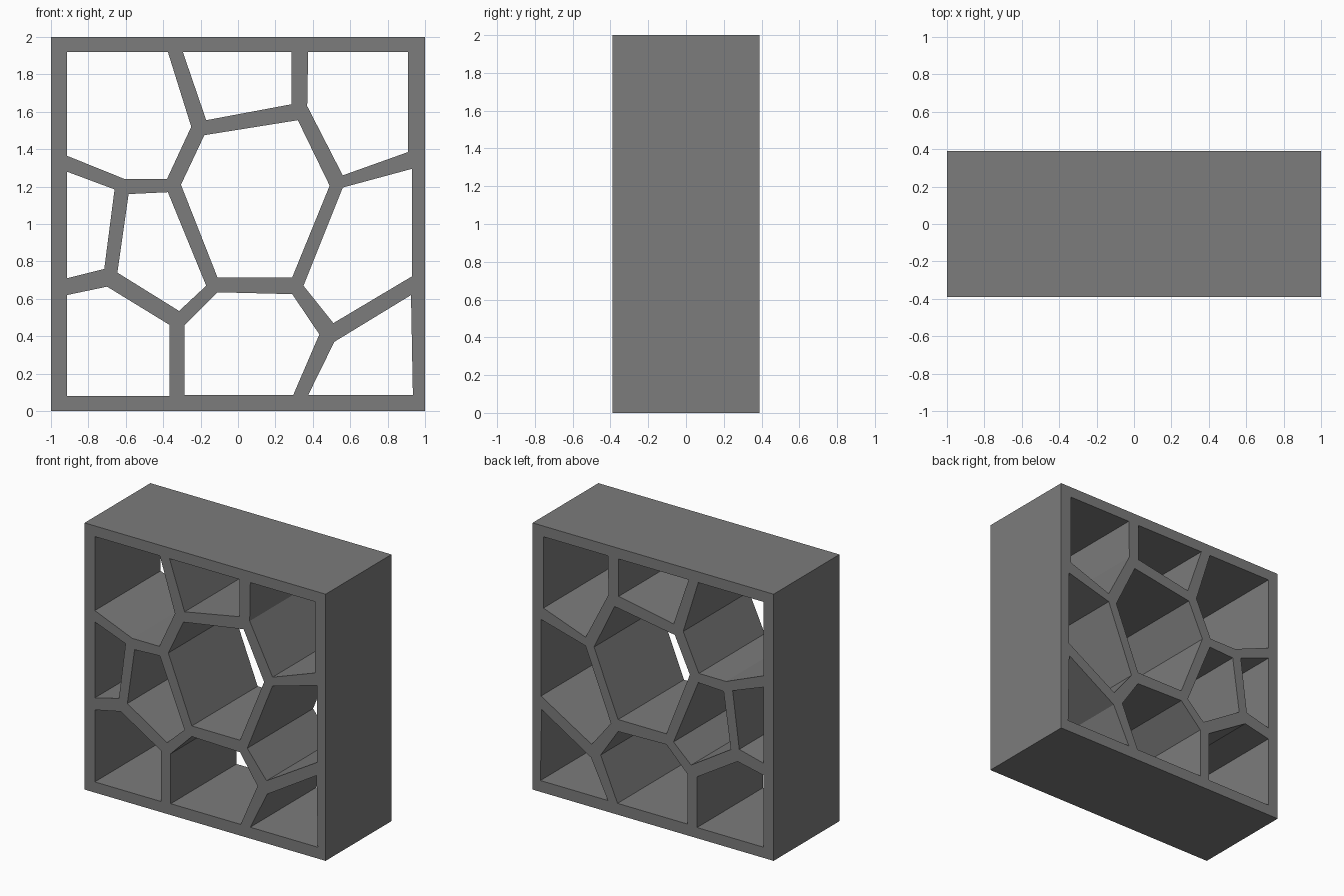
import bpy, bmesh, math

if "Cube" in bpy.data.objects:
    bpy.data.objects.remove(bpy.data.objects["Cube"])

W, H, D = 1.0, 2.0, 0.39  # half width, height, half depth

# Cell openings as (x, z) outlines seen from the front
cells = [
    [(-.915, 1.92), (-.375, 1.92), (-.25, 1.52), (-.38, 1.24), (-.605, 1.24), (-.915, 1.365)],
    [(-.295, 1.92), (.285, 1.92), (.285, 1.64), (-.17, 1.555)],
    [(.375, 1.92), (.91, 1.92), (.91, 1.385), (.56, 1.26), (.37, 1.63)],
    [(-.18, 1.475), (.32, 1.555), (.49, 1.205), (.29, .715), (-.11, .715), (-.305, 1.21)],
    [(-.915, 1.28), (-.66, 1.185), (-.715, .76), (-.915, .71)],
    [(-.585, 1.16), (-.375, 1.17), (-.17, .67), (-.315, .535), (-.645, .74)],
    [(.56, 1.195), (.93, 1.295), (.93, .72), (.51, .47), (.35, .67)],
    [(-.915, .62), (-.70, .665), (-.365, .46), (-.365, .08), (-.915, .08)],
    [(-.11, .635), (.29, .625), (.435, .41), (.295, .085), (-.285, .085), (-.285, .46)],
    [(.925, .62), (.935, .085), (.375, .085), (.515, .37)],
]
frame = [(-W, 0), (W, 0), (W, H), (-W, H)]

# Filled 2D profile with openings, extruded to the shelf depth
curve = bpy.data.curves.new("shelf_profile", 'CURVE')
curve.dimensions = '2D'
curve.fill_mode = 'BOTH'
curve.extrude = D
for outline in [frame] + cells:
    s = curve.splines.new('POLY')
    s.points.add(len(outline) - 1)
    for p, (x, z) in zip(s.points, outline):
        p.co = (x, z, 0, 1)
    s.use_cyclic_u = True

profile = bpy.data.objects.new("shelf_profile", curve)
bpy.context.collection.objects.link(profile)
bpy.context.view_layer.update()

# Convert to a clean flat-shaded mesh
dg = bpy.context.evaluated_depsgraph_get()
mesh = bpy.data.meshes.new_from_object(profile.evaluated_get(dg))
bpy.data.objects.remove(profile)
bm = bmesh.new()
bm.from_mesh(mesh)
bmesh.ops.remove_doubles(bm, verts=bm.verts, dist=1e-4)
bmesh.ops.recalc_face_normals(bm, faces=bm.faces)
for f in bm.faces:
    f.smooth = False
    f.material_index = 0
bm.to_mesh(mesh)
bm.free()

# Dark grey finish
grey = bpy.data.materials.new("dark_grey")
grey.diffuse_color = (0.2, 0.2, 0.2, 1)
grey.use_nodes = True
grey.node_tree.nodes["Principled BSDF"].inputs["Base Color"].default_value = grey.diffuse_color
mesh.materials.clear()
mesh.materials.append(grey)

shelf = bpy.data.objects.new("cell_shelf", mesh)
shelf.rotation_euler.x = math.pi / 2
bpy.context.collection.objects.link(shelf)
